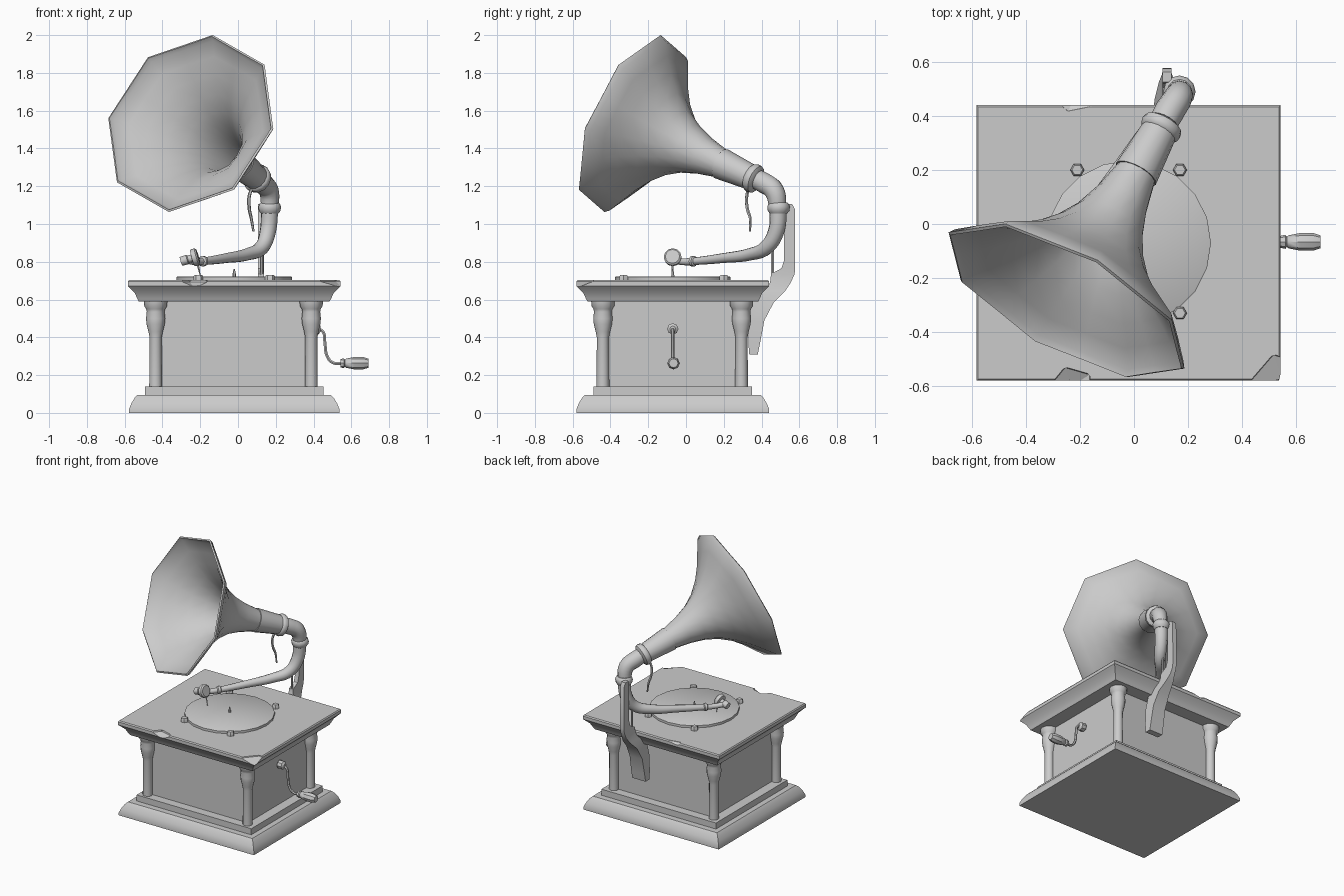
import bpy, math
from mathutils import Vector, Matrix

CX, CY = -0.02, -0.07          # cabinet centre


def finish(ob, angle=40):
    bpy.ops.object.select_all(action='DESELECT')
    ob.select_set(True)
    bpy.context.view_layer.objects.active = ob
    bpy.ops.object.shade_smooth_by_angle(angle=math.radians(angle))
    return ob


def loft(name, rings, caps=True, angle=40):
    """Skin a stack of equal-length point rings."""
    n = len(rings[0])
    verts = [p for r in rings for p in r]
    faces = [(i*n+j, i*n+(j+1) % n, (i+1)*n+(j+1) % n, (i+1)*n+j)
             for i in range(len(rings)-1) for j in range(n)]
    if caps:
        faces += [tuple(reversed(range(n))), tuple(range(len(verts)-n, len(verts)))]
    me = bpy.data.meshes.new(name)
    me.from_pydata(verts, [], faces)
    ob = bpy.data.objects.new(name, me)
    bpy.context.collection.objects.link(ob)
    return finish(ob, angle)


def lathe(name, profile, origin, axis=(0, 0, 1), n=12, caps=True):
    """Profile of (radius, height) turned about an axis."""
    q = Vector(axis).to_track_quat('Z', 'Y')
    o = Vector(origin)
    rings = [[o + q @ Vector((r*math.cos(2*math.pi*k/n), r*math.sin(2*math.pi*k/n), h))
              for k in range(n)] for r, h in profile]
    return loft(name, rings, caps)


def moulding(name, hx, hy, profile):
    """Rectangular stack with profile of (outset, z)."""
    return loft(name, [[Vector((CX+a*(hx+d), CY+b*(hy+d), z))
                        for a, b in ((-1, -1), (1, -1), (1, 1), (-1, 1))]
                       for d, z in profile], angle=25)


def tube(name, pts, res=4):
    """Smooth pipe through (x, y, z, radius) points."""
    cu = bpy.data.curves.new(name, 'CURVE')
    cu.dimensions = '3D'
    cu.bevel_depth = 1
    cu.bevel_resolution = res
    cu.resolution_u = 5
    cu.use_fill_caps = True
    sp = cu.splines.new('BEZIER')
    sp.bezier_points.add(len(pts)-1)
    for bp, p in zip(sp.bezier_points, pts):
        bp.co = p[:3]
        bp.radius = p[3]
        bp.handle_left_type = bp.handle_right_type = 'AUTO'
    ob = bpy.data.objects.new(name, cu)
    bpy.context.collection.objects.link(ob)
    bpy.ops.object.select_all(action='DESELECT')
    ob.select_set(True)
    bpy.context.view_layer.objects.active = ob
    bpy.ops.object.convert(target='MESH')
    return finish(bpy.context.object, 45)


# Cabinet: plinth, step, body and moulded lid
moulding("plinth", 0.557, 0.51, [(0, 0), (0, 0.02), (-0.012, 0.05), (-0.03, 0.08), (-0.045, 0.095)])
moulding("plinth_step", 0.472, 0.42, [(0, 0.09), (0, 0.14)])
moulding("cabinet_body", 0.4, 0.355, [(0, 0.13), (0, 0.6)])
lid = moulding("lid", 0.563, 0.51, [(-0.058, 0.59), (-0.05, 0.605), (-0.036, 0.635),
                                   (-0.012, 0.66), (0, 0.672), (0, 0.695), (-0.006, 0.703)])

# Worn chips in the lid edge
for loc, size in (((-0.23, -0.60, 0.72), (0.09, 0.08, 0.06)),
                  ((-0.22, 0.465, 0.725), (0.09, 0.055, 0.055)),
                  ((0.56, -0.60, 0.73), (0.16, 0.135, 0.075))):
    bpy.ops.mesh.primitive_ico_sphere_add(subdivisions=1, radius=1, location=loc)
    cutter = bpy.context.object
    cutter.scale = size
    cutter.hide_render = True
    mod = lid.modifiers.new("chip", 'BOOLEAN')
    mod.operation = 'DIFFERENCE'
    mod.solver = 'EXACT'
    mod.object = cutter
    bpy.context.view_layer.objects.active = lid
    bpy.ops.object.modifier_apply(modifier=mod.name)
    bpy.data.objects.remove(cutter)
finish(lid, 25)

# Corner columns and platter knobs
column = [(0.034, 0.135), (0.032, 0.40), (0.038, 0.43), (0.048, 0.47), (0.051, 0.50),
          (0.047, 0.535), (0.05, 0.55), (0.06, 0.565), (0.062, 0.592)]
for sx in (-1, 1):
    for sy in (-1, 1):
        lathe("column", column, (CX-0.004+sx*0.412, CY-0.003+sy*0.367, 0))
        lathe("platter_knob", [(0.026, 0.695), (0.026, 0.722), (0.02, 0.731)],
              (CX+sx*0.19, CY+0.005+sy*0.265, 0), n=6)

# Platter and spindle
lathe("platter", [(0.305, 0.695), (0.305, 0.72), (0.3, 0.723)], (CX, CY, 0), n=20)
lathe("spindle", [(0.01, 0.72), (0.008, 0.74), (0.003, 0.762)], (CX, CY, 0), n=6)

# Winding crank
lathe("crank_plate", [(0.03, 0), (0.03, 0.035), (0.015, 0.047)], (0.39, CY, 0.445), (1, 0, 0), 8)
tube("crank_rod", [(0.42, CY, 0.445, 0.009), (0.45, CY, 0.43, 0.009), (0.46, CY, 0.37, 0.009),
                   (0.472, CY, 0.30, 0.009), (0.50, CY, 0.267, 0.009), (0.56, CY, 0.262, 0.009)], 1)
lathe("crank_handle", [(0.022, 0), (0.026, 0.018), (0.019, 0.024), (0.024, 0.03), (0.033, 0.075),
                       (0.033, 0.12), (0.024, 0.148)], (0.542, CY+0.004, 0.263), (1, 0, 0), 8)

# Rear bracket: (inner y, outer y, z, half width)
bracket = [(0.335, 0.38, 0.31, 0.055), (0.33, 0.392, 0.37, 0.055), (0.33, 0.415, 0.49, 0.052),
           (0.35, 0.465, 0.585, 0.045), (0.415, 0.525, 0.645, 0.03), (0.445, 0.555, 0.69, 0.018),
           (0.45, 0.575, 0.735, 0.016), (0.505, 0.578, 0.765, 0.016), (0.52, 0.578, 0.81, 0.016),
           (0.52, 0.576, 1.08, 0.016), (0.525, 0.562, 1.105, 0.016)]
loft("rear_bracket", [[Vector((0.122+s*w, y, z)) for s, y in ((-1, a), (1, a), (1, b), (-1, b))]
                      for a, b, z, w in bracket])
lathe("arm_support", [(0.009, 0.72), (0.009, 0.86)], (0.125, 0.457, 0), n=6)

# Horn axis frame: centre of mouth, outward normal, direction of one rim corner
C = Vector((-0.25, -0.283, 1.532))
N = Vector((-0.447, -0.815, 0.37)).normalized()
U = Vector((0.115, 0.148, 0.465))
U = (U - N*U.dot(N)).normalized()
W = N.cross(U)

# Octagonal flared horn, blending to a round neck: (depth, radius)
flare = [(0, 0.505), (0.025, 0.488), (0.075, 0.415), (0.13, 0.335), (0.2, 0.252), (0.28, 0.183),
         (0.36, 0.137), (0.46, 0.103), (0.58, 0.077), (0.74, 0.058)]
rings = []
for t, r in flare:
    flat = math.cos(math.pi/8)
    k = flat + (1-flat)*min(1, t/0.4)
    rings.append([C - N*t + (U*math.cos(a) + W*math.sin(a))*r*(k if j % 2 else 1)
                  for j, a in ((j, j*math.pi/8) for j in range(16))])
horn = loft("horn", rings[::-1], caps=False, angle=50)
mod = horn.modifiers.new("thickness", 'SOLIDIFY')
mod.thickness = 0.012
mod.offset = -1
bpy.context.view_layer.objects.active = horn
bpy.ops.object.modifier_apply(modifier=mod.name)
finish(horn, 50)

# Neck sleeve and collars
lathe("horn_sleeve", [(0.07, 0.575), (0.084, 0.575), (0.068, 0.765), (0.045, 0.765)], C, -N, 14, False)
lathe("horn_collar", [(0.058, 0.755), (0.075, 0.768), (0.079, 0.785), (0.075, 0.802), (0.055, 0.815)],
      C, -N, 14)
lathe("elbow_collar", [(0.046, -0.03), (0.057, -0.015), (0.06, 0.005), (0.055, 0.02), (0.046, 0.03)],
      (0.168, 0.49, 1.085))

# Elbow and tone arm
tube("horn_elbow", [(0.081, 0.32, 1.258, 0.05), (0.13, 0.415, 1.216, 0.056),
                    (0.163, 0.467, 1.175, 0.053), (0.168, 0.488, 1.075, 0.045)])
tube("tone_arm", [(0.168, 0.49, 1.09, 0.046), (0.158, 0.477, 0.96, 0.043), (0.125, 0.425, 0.875, 0.039),
                  (0.05, 0.34, 0.84, 0.033), (-0.06, 0.2, 0.82, 0.026), (-0.18, 0.045, 0.803, 0.02),
                  (-0.225, -0.015, 0.8, 0.018), (-0.27, -0.06, 0.808, 0.018)])
lathe("arm_ring", [(0.02, -0.014), (0.028, -0.008), (0.028, 0.008), (0.02, 0.014)],
      (-0.185, 0.037, 0.803), (-0.6, -0.8, 0))

# Sound box with needle
axis = (0.95, -0.08, 0.28)
lathe("sound_box", [(0.024, -0.075), (0.026, -0.04), (0.02, -0.035), (0.02, -0.015), (0.045, -0.012),
                    (0.047, 0.012), (0.038, 0.02)], (-0.23, -0.07, 0.823), axis)
tube("needle", [(-0.215, -0.07, 0.79, 0.006), (-0.208, -0.072, 0.765, 0.005),
                (-0.2, -0.073, 0.725, 0.002)], 0)

# Curved lever under the horn collar
tube("horn_lever", [(0.085, 0.34, 1.21, 0.008), (0.06, 0.322, 1.15, 0.009), (0.06, 0.325, 1.08, 0.009),
                    (0.07, 0.34, 1.03, 0.008), (0.082, 0.338, 0.96, 0.006)], 1)
